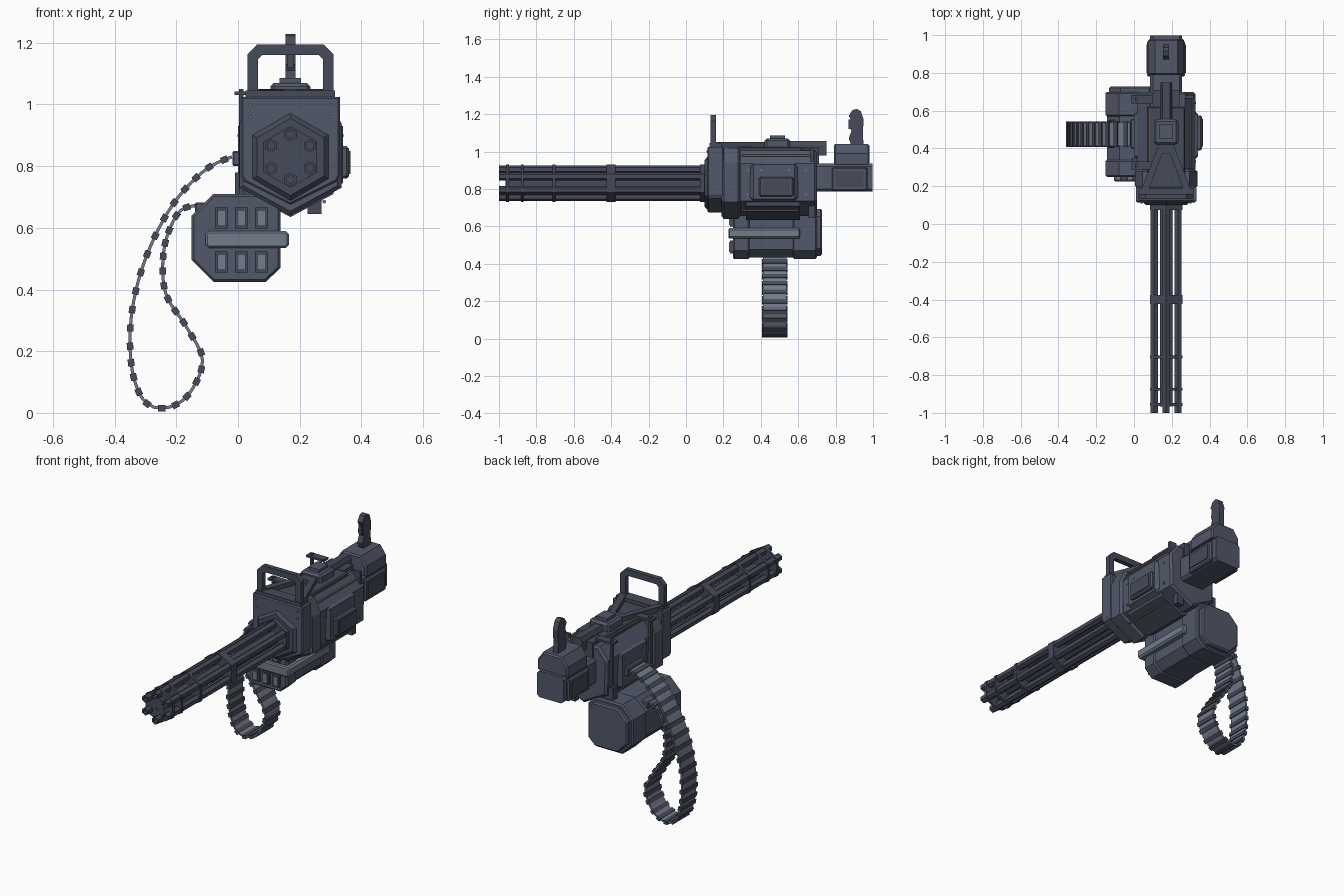
import bpy, bmesh
from math import sin, cos, pi, radians
from mathutils import Vector, Matrix

if "Cube" in bpy.data.objects:
    bpy.data.objects.remove(bpy.data.objects["Cube"])

CX, CZ = 0.17, 0.83          # barrel axis


def material(name, rgb):
    m = bpy.data.materials.new(name)
    m.diffuse_color = (*rgb, 1)
    m.use_nodes = True
    m.node_tree.nodes["Principled BSDF"].inputs["Base Color"].default_value = m.diffuse_color
    return m


BODY = material("body_metal", (0.085, 0.098, 0.145))
DARK = material("dark_metal", (0.06, 0.07, 0.1))
LIGHT = material("light_metal", (0.17, 0.2, 0.26))
BRASS = material("rod_metal", (0.2, 0.18, 0.16))


def finish(name, bm, mat):
    bmesh.ops.recalc_face_normals(bm, faces=bm.faces[:])
    me = bpy.data.meshes.new(name)
    bm.to_mesh(me)
    bm.free()
    me.materials.append(mat)
    ob = bpy.data.objects.new(name, me)
    bpy.context.collection.objects.link(ob)
    return ob


def prism(name, pts, a, b, axis="y", mat=BODY, chamfer=0.0):
    """Extrude a 2D profile: (x,z) along y, (y,z) along x, or (x,y) along z."""
    place = {"y": lambda p, t: (p[0], t, p[1]), "x": lambda p, t: (t, p[0], p[1]),
             "z": lambda p, t: (p[0], p[1], t)}[axis]
    bm = bmesh.new()
    lo, hi = ([bm.verts.new(place(p, t)) for p in pts] for t in (a, b))
    caps = [bm.faces.new(lo), bm.faces.new(hi)]
    n = len(pts)
    for i in range(n):
        bm.faces.new((lo[i], lo[(i + 1) % n], hi[(i + 1) % n], hi[i]))
    if chamfer:
        edges = list({e for f in caps for e in f.edges})
        bmesh.ops.bevel(bm, geom=edges, offset=chamfer, segments=1, affect="EDGES")
    return finish(name, bm, mat)


def box(name, x, y, z, mat=BODY, bevel=0.0):
    pts = [(x[0], z[0]), (x[1], z[0]), (x[1], z[1]), (x[0], z[1])]
    bm_ob = prism(name, pts, *y, mat=mat)
    if bevel:
        bm = bmesh.new()
        bm.from_mesh(bm_ob.data)
        bmesh.ops.bevel(bm, geom=bm.edges[:], offset=bevel, segments=1, affect="EDGES")
        bm.to_mesh(bm_ob.data)
        bm.free()
    return bm_ob


def lathe(name, profile, x=CX, z=CZ, n=6, mat=DARK):
    """Revolve (radius, y) steps about a y-parallel axis with n flat sides."""
    bm = bmesh.new()
    rings = [[bm.verts.new((x + r * cos(2 * pi * i / n + pi / 2), y, z + r * sin(2 * pi * i / n + pi / 2)))
              for i in range(n)] for r, y in profile]
    for p, q in zip(rings, rings[1:]):
        for i in range(n):
            bm.faces.new((p[i], p[(i + 1) % n], q[(i + 1) % n], q[i]))
    bm.faces.new(rings[0])
    bm.faces.new(rings[-1])
    return finish(name, bm, mat)


def sym(right):
    """Mirror right-half (dx, z) points across the gun's centre plane."""
    return [(CX + d, z) for d, z in right] + [(CX - d, z) for d, z in reversed(right) if d > 0]


# Rotating barrels, core and clamps
for i in range(6):
    a = pi / 2 + i * pi / 3
    lathe("barrel", [(0.013, -0.94), (0.013, -1), (0.022, -1), (0.022, 0.12)],
          CX + 0.073 * cos(a), CZ + 0.073 * sin(a))
lathe("barrel_core", [(0.026, -0.9), (0.026, -0.965), (0.038, -0.965), (0.038, 0.1)])
for y, w in ((-0.955, 0.015), (-0.875, 0.015), (-0.705, 0.016), (-0.4, 0.048)):
    lathe("barrel_clamp", [(0.1, y - w / 2), (0.1, y + w / 2)])
lathe("barrel_collar", [(0.1, 0.075), (0.1, 0.1), (0.125, 0.1), (0.145, 0.118), (0.145, 0.15)])

# Receiver sections, front to back
prism("front_block", sym([(0, 0.675), (0.15, 0.75), (0.16, 0.77), (0.16, 1.025), ]), 0.115, 0.2, chamfer=0.006)
prism("front_ring", sym([(0, 0.64), (0.165, 0.73), (0.165, 0.94), (0.125, 1.02)]), 0.19, 0.29, chamfer=0.012)
prism("receiver", sym([(0, 0.655), (0.15, 0.735), (0.155, 0.935), (0.1, 1.005)]), 0.28, 0.7, chamfer=0.012)
prism("lower_keel", sym([(0, 0.635), (0.14, 0.71), (0.14, 0.76)]), 0.32, 0.61, mat=DARK)
prism("side_rib", sym([(0, 0.66), (0.17, 0.745), (0.17, 0.93), (0.1, 0.96)]), 0.34, 0.6, chamfer=0.02)
box("side_panel", (0.31, 0.36), (0.39, 0.575), (0.76, 0.865), bevel=0.008)
box("side_panel_face", (0.34, 0.364), (0.41, 0.555), (0.775, 0.85), DARK)

# Rear housing with its top cap
prism("rear_housing", sym([(0.07, 0.785), (0.085, 0.8), (0.085, 0.92), (0.07, 0.937)]), 0.69, 0.998)
for s in (-1, 1):
    xs = sorted((CX + s * 0.07, CX + s * 0.1))
    box("rear_side_panel", xs, (0.78, 0.97), (0.79, 0.915), bevel=0.007)
    xs = sorted((CX + s * 0.09, CX + s * 0.105))
    box("rear_side_inset", xs, (0.8, 0.95), (0.81, 0.895), DARK)
prism("rear_cap", sym([(0.095, 0.93), (0.095, 0.99), (0.06, 1.04)]), 0.79, 0.98, chamfer=0.008)
prism("rear_grip", [(0.885, 1.03), (0.95, 1.03), (0.945, 1.1), (0.95, 1.17), (0.935, 1.215), (0.915, 1.228),
                    (0.89, 1.222), (0.87, 1.19), (0.882, 1.17), (0.875, 1.13), (0.885, 1.11), (0.87, 1.07)],
      CX - 0.016, CX + 0.016, "x", DARK)
box("trigger", (0.16, 0.18), (0.87, 0.9), (1.12, 1.17), DARK)

# Top rail, feed cover and cover box
prism("top_rail", sym([(0.03, 0.98), (0.03, 1.035), (0.02, 1.055)]), 0.5, 0.75, mat=DARK)
box("top_plate", (0.07, 0.27), (0.19, 0.62), (0.99, 1.025), DARK, 0.006)
box("rail_support", (0.1, 0.24), (0.62, 0.71), (0.93, 1.025), DARK)
box("cover_box", (0.105, 0.235), (0.42, 0.555), (1.0, 1.07), bevel=0.012)
box("cover_box_lid", (0.135, 0.205), (0.45, 0.53), (1.065, 1.086))

# Carry handle, its base and the two diagonal braces
outer = [(0.14, 1.01), (0.14, 1.162), (0.108, 1.195)]
inner = [(0.105, 1.01), (0.105, 1.147), (0.092, 1.16)]
arch = sym(outer) + [(2 * CX - x, z) for x, z in sym(inner)]
prism("carry_handle", arch, 0.132, 0.16, mat=DARK)
box("handle_base", (0.025, 0.315), (0.125, 0.19), (1.015, 1.045), DARK)
for s in (-1, 1):
    prism("handle_brace", [(CX + s * 0.14, 0.16), (CX + s * 0.1, 0.16), (CX + s * 0.01, 0.4), (CX + s * 0.035, 0.43)],
          1.02, 1.05, "z", DARK)
box("brace_cross_bar", (0.06, 0.28), (0.165, 0.19), (1.02, 1.045), DARK)
box("brace_tip", (0.13, 0.21), (0.37, 0.44), (1.01, 1.05), DARK)

# Rods, brackets and pegs around the receiver
for x, z, y1 in ((0.085, 1.03, 0.67), (0.25, 1.01, 0.67), (0.3, 0.98, 0.67), (0.28, 0.685, 0.6)):
    lathe("guide_rod", [(0.006, 0.3), (0.006, y1)], x, z, mat=BRASS)
box("right_rod_tab", (0.27, 0.315), (0.665, 0.682), (0.93, 1.02), DARK)
for y in (0.31, 0.66):
    box("left_rod_bracket", (-0.012, 0.1), (y - 0.022, y + 0.022), (1.03, 1.042), DARK)
    box("left_bracket_post", (0.004, 0.018), (y - 0.01, y + 0.01), (0.7, 1.05), DARK)
box("lower_peg", (0.225, 0.27), (0.655, 0.69), (0.645, 0.78), DARK)
for y in (0.33, 0.66):
    box("magazine_hanger", (-0.01, 0.1), (y - 0.02, y + 0.02), (0.68, 0.78), DARK)

# Screw heads
for x in (0.04, 0.3):
    for z in (0.96, 1.0):
        lathe("front_screw", [(0.006, 0.109), (0.006, 0.12)], x, z, mat=LIGHT)
for y, z in ((0.33, 0.9), (0.33, 0.77), (0.64, 0.9), (0.64, 0.77), (0.4, 0.9), (0.55, 0.9)):
    d = 0.342 if 0.35 < y < 0.59 else 0.328
    box("side_screw", (2 * CX - d, d), (y - 0.005, y + 0.005), (z - 0.005, z + 0.005), LIGHT)

# Ammunition magazine slung low on the left
octagon = [(-0.08, 0.425), (0.09, 0.425), (0.138, 0.47), (0.138, 0.665), (0.09, 0.71),
           (-0.08, 0.71), (-0.15, 0.64), (-0.15, 0.495)]


def scaled(k):
    return [(-0.006 + (x + 0.006) * k, 0.567 + (z - 0.567) * k) for x, z in octagon]


prism("magazine_front", octagon, 0.25, 0.34, chamfer=0.008)
prism("magazine_body", scaled(0.95), 0.33, 0.6)
prism("magazine_rear", octagon, 0.57, 0.7, chamfer=0.008)
prism("magazine_cap", scaled(0.88), 0.69, 0.727, chamfer=0.008)
prism("magazine_bar", [(-0.105, 0.545), (-0.095, 0.535), (0.155, 0.535), (0.165, 0.545), (0.165, 0.58),
                       (0.155, 0.59), (-0.095, 0.59), (-0.105, 0.58)], 0.226, 0.61, mat=LIGHT, chamfer=0.006)
for x in (-0.053, 0.011, 0.076):
    for z in (0.49, 0.632):
        box("magazine_rib", (x - 0.021, x + 0.021), (0.236, 0.26), (z - 0.034, z + 0.034), DARK)
        box("magazine_rib_face", (x - 0.014, x + 0.014), (0.23, 0.25), (z - 0.026, z + 0.026), LIGHT)

# Hanging ammunition belt: smooth path, flat strip and cross links
box("feed_port", (-0.018, 0.06), (0.4, 0.555), (0.8, 0.85), bevel=0.005)
box("belt_exit", (-0.14, -0.08), (0.405, 0.55), (0.64, 0.682), bevel=0.005)
knots = [Vector(p) for p in ((0, 0.83), (-0.02, 0.83), (-0.11, 0.785), (-0.215, 0.67), (-0.3, 0.5), (-0.345, 0.32),
                             (-0.345, 0.15), (-0.305, 0.04), (-0.235, 0.016), (-0.16, 0.06), (-0.115, 0.17),
                             (-0.165, 0.275), (-0.235, 0.39), (-0.24, 0.53), (-0.2, 0.64), (-0.155, 0.67),
                             (-0.11, 0.668), (-0.09, 0.66))]
path = []
for p0, p1, p2, p3 in zip(knots, knots[1:], knots[2:], knots[3:]):
    for k in range(12):
        t = k / 12
        path.append(0.5 * (2 * p1 + (p2 - p0) * t + (2 * p0 - 5 * p1 + 4 * p2 - p3) * t * t
                           + (3 * p1 - p0 - 3 * p2 + p3) * t ** 3))
even, run = [path[0]], 0.0
for a, b in zip(path, path[1:]):
    run += (b - a).length
    if run >= 0.021:
        even.append(b)
        run = 0.0


def normal(i):
    t = even[min(i + 1, len(even) - 1)] - even[max(i - 1, 0)]
    return Vector((-t.y, t.x)).normalized()


side = [[even[i] + normal(i) * s * 0.005 for i in range(len(even))] for s in (1, -1)]
prism("belt_strip", side[0] + side[1][::-1], 0.412, 0.538, mat=LIGHT)
bm = bmesh.new()
for i in range(1, len(even) - 1, 2):
    n = normal(i)
    rot = Matrix(((n.y, 0, n.x), (0, 1, 0), (-n.x, 0, n.y)))
    mat4 = Matrix.Translation((even[i].x, 0.475, even[i].y)) @ rot.to_4x4() @ Matrix.Diagonal((0.023, 0.136, 0.021, 1))
    bmesh.ops.create_cube(bm, size=1, matrix=mat4)
finish("belt_links", bm, DARK)
